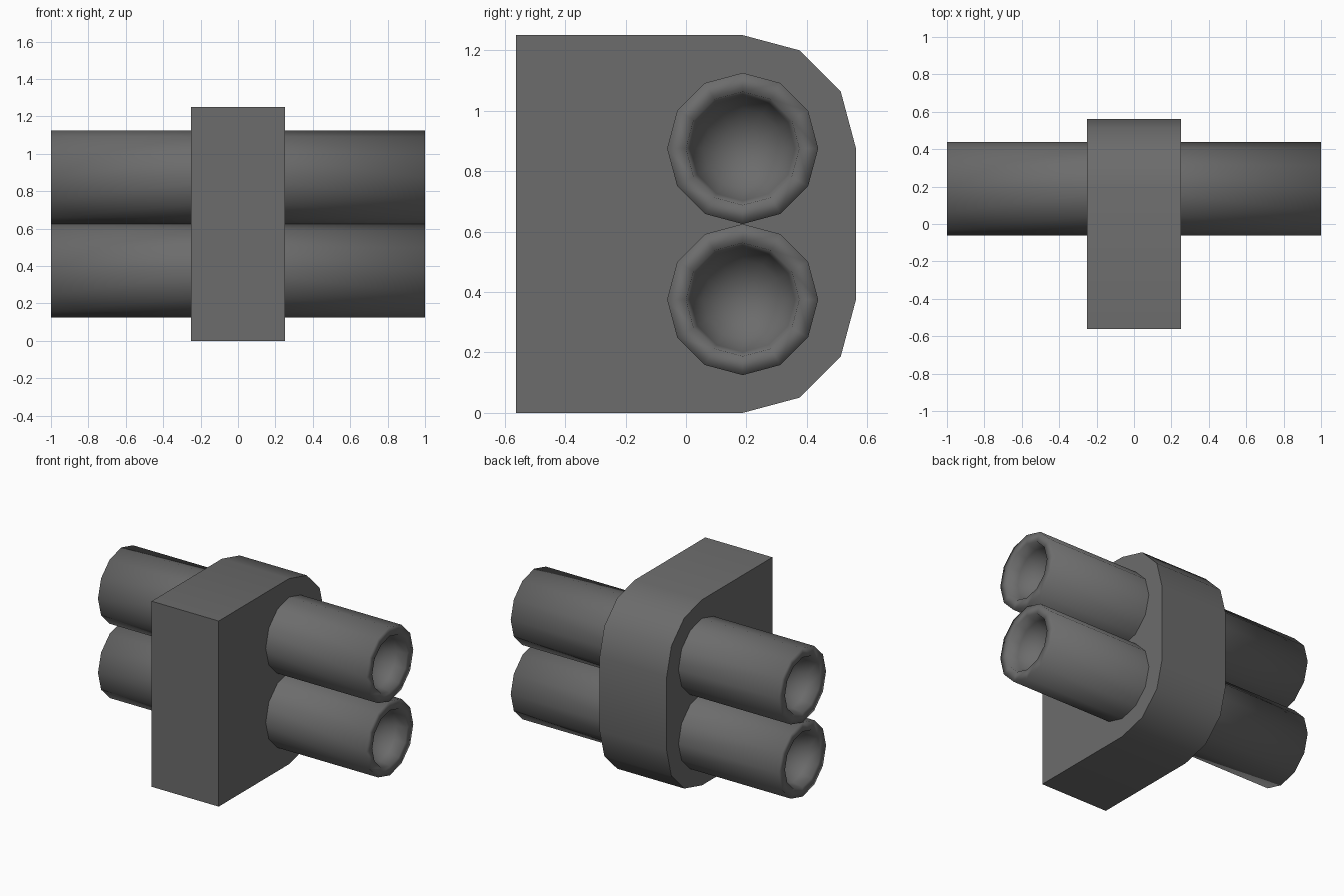
import bpy, bmesh, math

if "Cube" in bpy.data.objects:
    bpy.data.objects.remove(bpy.data.objects["Cube"])

SIDES = 12
TUBE_Y = 0.1875
TUBE_Z = (0.375, 0.875)
R_OUT, R_IN = 0.25, 0.1875

grey = bpy.data.materials.new("dark_grey")
grey.diffuse_color = (0.15, 0.15, 0.15, 1)
grey.use_nodes = True
grey.node_tree.nodes["Principled BSDF"].inputs["Base Color"].default_value = grey.diffuse_color


def finish(name, bm):
    """Turn a bmesh into an object, smooth on curves and sharp on corners."""
    for f in bm.faces:
        f.smooth = True
    for e in bm.edges:
        if len(e.link_faces) == 2:
            e.smooth = e.calc_face_angle(0) < math.radians(40)
    mesh = bpy.data.meshes.new(name)
    bm.to_mesh(mesh)
    bm.free()
    mesh.materials.append(grey)
    obj = bpy.data.objects.new(name, mesh)
    bpy.context.collection.objects.link(obj)
    return obj


# Bridge block: square at the front, rounded corners at the back
def bridge():
    profile = [(-0.5625, 1.25), (-0.5625, 0.0)]
    for cz, start in ((TUBE_Z[0], -90), (TUBE_Z[1], 0)):
        for i in range(4):
            a = math.radians(start + 30 * i)
            profile.append((TUBE_Y + 0.375 * math.cos(a), cz + 0.375 * math.sin(a)))
    bm = bmesh.new()
    face = bm.faces.new([bm.verts.new((-0.25, y, z)) for y, z in profile])
    ext = bmesh.ops.extrude_face_region(bm, geom=[face])
    verts = [v for v in ext["geom"] if isinstance(v, bmesh.types.BMVert)]
    bmesh.ops.translate(bm, verts=verts, vec=(0.5, 0, 0))
    bmesh.ops.recalc_face_normals(bm, faces=bm.faces[:])
    finish("bridge_block", bm)


# Tube: lathed half with a hollow rounded end, mirrored to the other side
def tube(name, cz):
    profile = [(0.0, R_OUT), (1.0, R_OUT)]
    for i in range(4):
        a = math.radians(22.5 * i)
        profile.append((1.0 - R_IN * math.sin(a), R_IN * math.cos(a)))
    bm = bmesh.new()
    rings = []
    for x, r in profile:
        rings.append([bm.verts.new((x, TUBE_Y + r * math.cos(k * math.tau / SIDES),
                                    cz + r * math.sin(k * math.tau / SIDES)))
                      for k in range(SIDES)])
    pole = bm.verts.new((1.0 - R_IN, TUBE_Y, cz))
    for k in range(SIDES):
        n = (k + 1) % SIDES
        for a, b in zip(rings, rings[1:]):
            bm.faces.new((a[k], a[n], b[n], b[k]))
        bm.faces.new((rings[-1][k], rings[-1][n], pole))
    obj = finish(name, bm)
    obj.modifiers.new("mirror", "MIRROR").use_axis[0] = True


bridge()
for tube_name, height in zip(("lower_tube", "upper_tube"), TUBE_Z):
    tube(tube_name, height)
